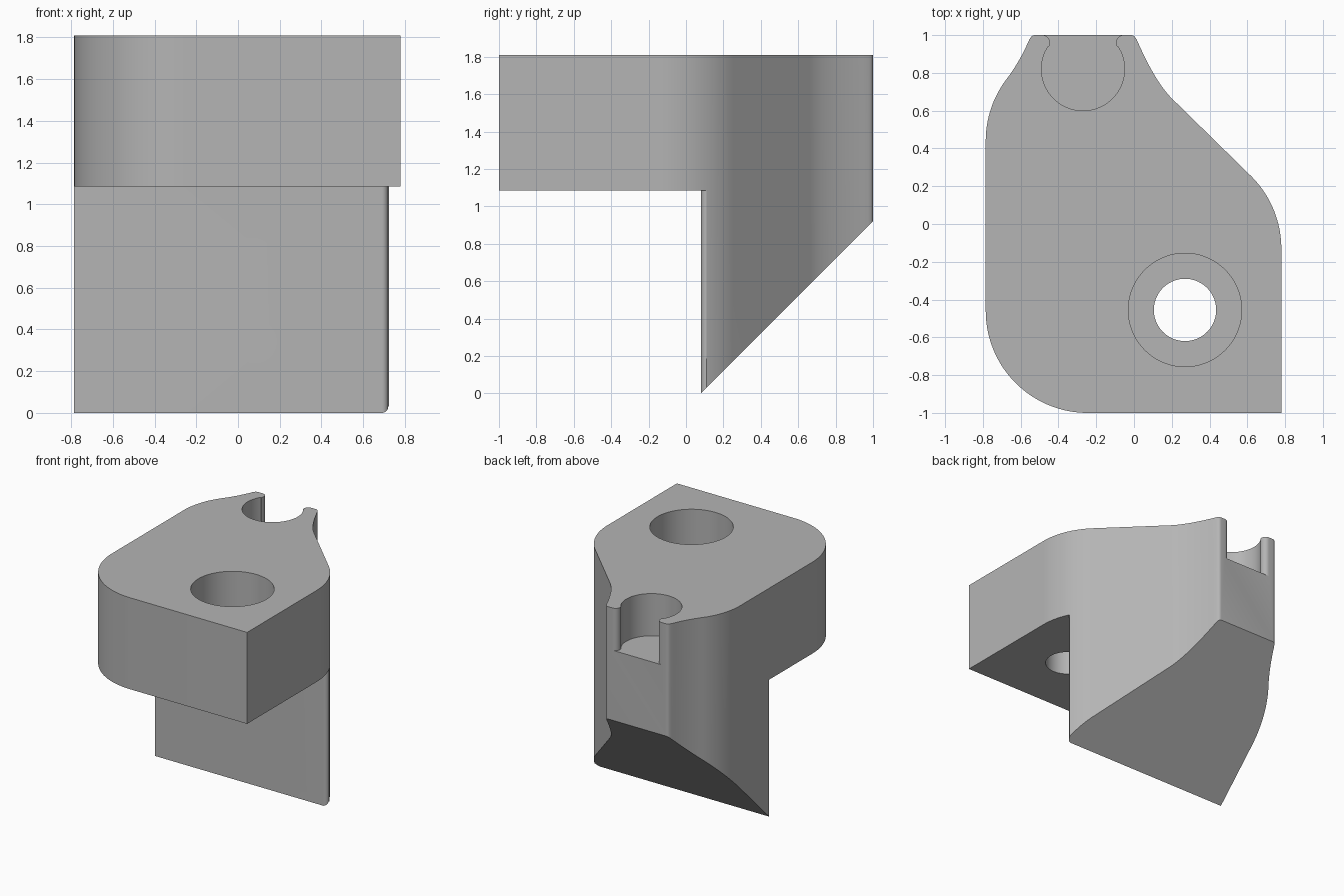
import bpy, bmesh
from math import sin, cos, radians
from mathutils import Vector, Matrix

if "Cube" in bpy.data.objects:
    bpy.data.objects.remove(bpy.data.objects["Cube"], do_unlink=True)

TOP, SHELF, WALL = 1.81, 1.085, 0.08   # main levels: top, underside, wall front
PLATE = 0.23                           # material left under each bolt head
BOLT, HEAD = 0.165, 0.3                # bolt hole radii

grey = bpy.data.materials.new("plain grey")
grey.use_nodes = True
colour = (0.46, 0.46, 0.46, 1)
grey.diffuse_color = colour
grey.node_tree.nodes["Principled BSDF"].inputs["Base Color"].default_value = colour


def arc(x, y, r, start, end, n=24):
    """Points along a circular arc, angles in degrees."""
    steps = [radians(start + (end - start) * i / n) for i in range(n + 1)]
    return [(x + r * cos(a), y + r * sin(a)) for a in steps]


def bend(p, q, r, n=14):
    """Quadratic curve from p to r, pulled towards q."""
    p, q, r = Vector(p), Vector(q), Vector(r)
    ts = [i / n for i in range(n + 1)]
    return [tuple(p * (1 - t) ** 2 + q * 2 * t * (1 - t) + r * t * t) for t in ts]


def prism(name, outline, low, high, matrix=Matrix()):
    """Extrude a closed outline from low to high, then place it."""
    bm = bmesh.new()
    base = bm.faces.new([bm.verts.new((x, y, low)) for x, y in outline])
    bmesh.ops.remove_doubles(bm, verts=bm.verts[:], dist=1e-5)
    solid = bmesh.ops.extrude_face_region(bm, geom=bm.faces[:])
    moved = [v for v in solid["geom"] if isinstance(v, bmesh.types.BMVert)]
    bmesh.ops.translate(bm, verts=moved, vec=(0, 0, high - low))
    bmesh.ops.recalc_face_normals(bm, faces=bm.faces[:])
    bm.transform(matrix)
    mesh = bpy.data.meshes.new(name)
    bm.to_mesh(mesh)
    bm.free()
    obj = bpy.data.objects.new(name, mesh)
    bpy.context.collection.objects.link(obj)
    mesh.materials.append(grey)
    return obj


def circle(x, y, r):
    return arc(x, y, r, 0, 360, 72)[:-1]


# Body outline: counter-clockwise from the square front corner
outline = [(0.78, -1)]
outline += arc(0.24, -0.13, 0.54, 0, 45)
outline += bend((0.2, 0.665), (0.111, 0.754), (0.015, 0.975))
outline += bend((0.012, 0.98), (0.003, 1), (-0.018, 1), 6)
outline += bend((-0.522, 1), (-0.543, 1), (-0.552, 0.98), 6)
outline += bend((-0.555, 0.975), (-0.605, 0.859), (-0.676, 0.765))
outline += arc(-0.245, 0.44, 0.54, 143, 180)
outline += arc(-0.245, -0.46, 0.54, 180, 270, 36)
body = prism("bracket_body", outline, 0, TOP)

# Space under the shelf, rounding one edge of the wall
notch = [(-1, WALL), (-1, -1.3), (1, -1.3), (1, 0.115)]
notch += arc(0.69, WALL + 0.03, 0.03, 0, -90, 8)[::1]
cutters = [prism("shelf_space", notch, -0.5, SHELF)]

# Profiles in the y-z plane run along x; profiles in x-z run along y
along_x = Matrix(((0, 0, 1, 0), (1, 0, 0, 0), (0, 1, 0, 0), (0, 0, 0, 1)))
along_y = Matrix(((1, 0, 0, 0), (0, 0, 1, 0), (0, 1, 0, 0), (0, 0, 0, 1)))

# Sloping underside at 45 degrees
slope = [(WALL - 0.4, -0.4), (WALL + 1.2, -0.4), (WALL + 1.2, 1.2)]
cutters.append(prism("slope_space", slope, -2, 2, along_x))

# Vertical and horizontal counterbored bolt holes
holes = [("top", (0.27, -0.455), SHELF, Matrix()), ("back", (-0.27, 0.54), WALL, along_y)]
for label, (u, v), face, place in holes:
    cutters.append(prism(label + "_bolt_hole", circle(u, v, BOLT), face - 0.2, face + PLATE + 0.1, place))
    cutters.append(prism(label + "_head_recess", circle(u, v, HEAD), face + PLATE, 2.2, place))

# Keyhole socket with rounded lips, open at the back
middle = -0.27
lip = arc(0.215, 0.96, 0.04, 90, 212, 12)          # right lip relative to the middle
bowl = arc(0, 0.82, 0.22, 33, -213, 60)
socket = [(0.215, 1.1)] + lip + bowl + [(-x, y) for x, y in lip[::-1]] + [(-0.215, 1.1)]
socket = [(x + middle, y) for x, y in socket]
cutters.append(prism("keyhole_socket", socket, 1.475, TOP + 0.2))

# Cut everything out of the body
bpy.context.view_layer.objects.active = body
for cutter in cutters:
    cutter.hide_render = True
    cut = body.modifiers.new(cutter.name, "BOOLEAN")
    cut.operation, cut.solver, cut.object = "DIFFERENCE", "EXACT", cutter
    bpy.ops.object.modifier_apply(modifier=cut.name)
    bpy.data.objects.remove(cutter, do_unlink=True)

for obj in bpy.context.selected_objects:
    obj.select_set(False)
body.select_set(True)
bpy.ops.object.shade_smooth_by_angle(angle=radians(30))
